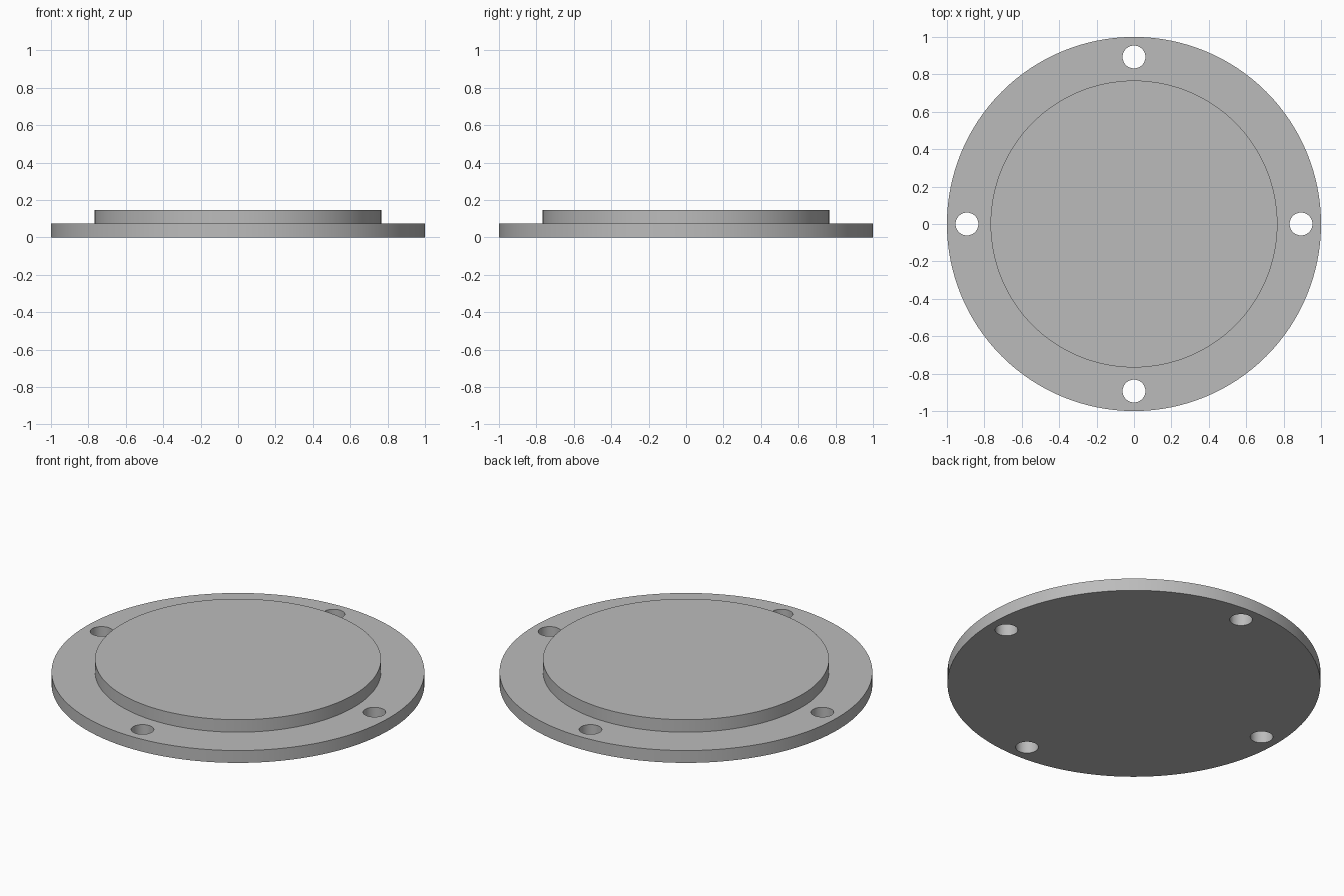
import bpy, bmesh, math
from mathutils import Matrix, Vector

cube = bpy.data.objects.get("Cube")
if cube:
    bpy.data.objects.remove(cube, do_unlink=True)

PLATE_R, BOSS_R = 1.0, 0.767
PLATE_H, TOTAL_H = 0.073, 0.147
HOLE_R, HOLE_RING = 0.061, 0.893
SEGMENTS = 128

grey = bpy.data.materials.new("plain grey")
grey.use_nodes = True
colour = (0.5, 0.5, 0.5, 1)
grey.diffuse_color = colour
grey.node_tree.nodes["Principled BSDF"].inputs["Base Color"].default_value = colour


def make_object(name, bm):
    bmesh.ops.recalc_face_normals(bm, faces=bm.faces)
    mesh = bpy.data.meshes.new(name)
    bm.to_mesh(mesh)
    bm.free()
    obj = bpy.data.objects.new(name, mesh)
    mesh.materials.append(grey)
    bpy.context.collection.objects.link(obj)
    return obj


# Round flange with its raised centre, turned from a stepped profile
bm = bmesh.new()
profile = [(0, 0), (PLATE_R, 0), (PLATE_R, PLATE_H),
           (BOSS_R, PLATE_H), (BOSS_R, TOTAL_H), (0, TOTAL_H)]
verts = [bm.verts.new((r, 0, z)) for r, z in profile]
edges = [bm.edges.new(pair) for pair in zip(verts, verts[1:])]
bmesh.ops.spin(bm, geom=verts + edges, cent=(0, 0, 0), axis=(0, 0, 1),
               angle=math.tau, steps=SEGMENTS)
bmesh.ops.remove_doubles(bm, verts=bm.verts, dist=0.0001)
cover = make_object("flange_cover", bm)

# Four bolt holes through the rim
bm = bmesh.new()
for i in range(4):
    centre = Matrix.Rotation(i * math.pi / 2, 3, "Z") @ Vector((HOLE_RING, 0, PLATE_H / 2))
    bmesh.ops.create_cone(bm, cap_ends=True, segments=48, radius1=HOLE_R,
                          radius2=HOLE_R, depth=PLATE_H * 2,
                          matrix=Matrix.Translation(centre))
cutter = make_object("bolt_hole_cutter", bm)
cutter.hide_render = True

cut = cover.modifiers.new("bolt_holes", "BOOLEAN")
cut.operation = "DIFFERENCE"
cut.solver = "EXACT"
cut.object = cutter

bpy.ops.object.select_all(action="DESELECT")
cover.select_set(True)
bpy.context.view_layer.objects.active = cover
bpy.ops.object.modifier_apply(modifier=cut.name)
bpy.data.objects.remove(cutter, do_unlink=True)
bpy.ops.object.shade_smooth_by_angle(angle=math.radians(30))
